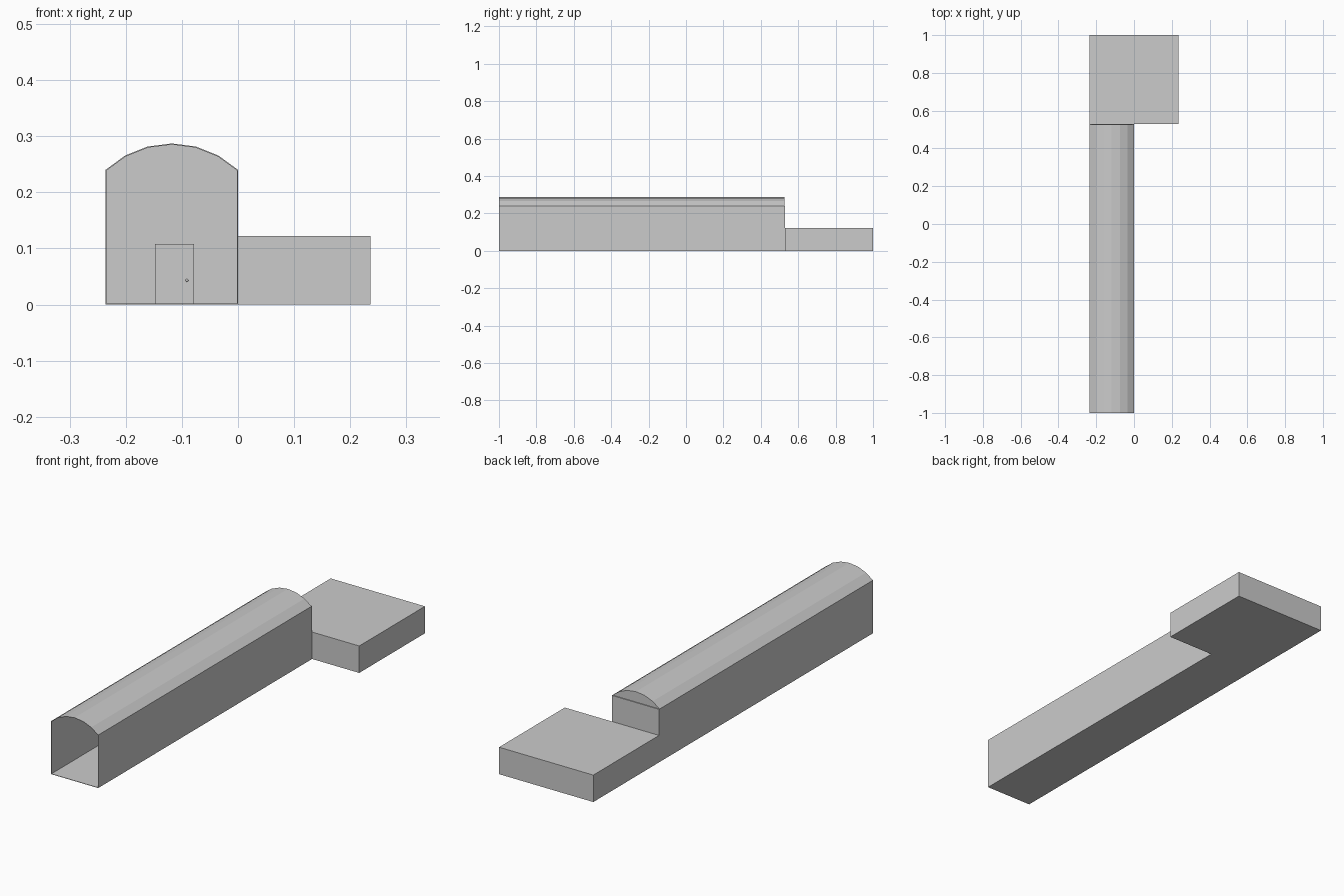
import bpy, bmesh, math

if "Cube" in bpy.data.objects:
    bpy.data.objects.remove(bpy.data.objects["Cube"])

X0, X1 = -0.236, 0.0        # hall sides
EAVE, RISE = 0.24, 0.047    # wall height, vault rise
Y0, Y1 = -1.0, 0.53         # hall ends
T = 0.002                   # shell thickness


def finish(name, bm):
    bmesh.ops.recalc_face_normals(bm, faces=bm.faces[:])
    me = bpy.data.meshes.new(name)
    bm.to_mesh(me)
    bm.free()
    ob = bpy.data.objects.new(name, me)
    bpy.context.collection.objects.link(ob)
    return ob


def box(name, lo, hi):
    bm = bmesh.new()
    bmesh.ops.create_cube(bm, size=1)
    for v in bm.verts:
        v.co = [a + (c + 0.5) * (b - a) for a, b, c in zip(lo, hi, v.co)]
    return finish(name, bm)


def prism(name, profile, y0, y1, caps):
    """Extrude a closed xz profile along y."""
    bm = bmesh.new()
    a = [bm.verts.new((x, y0, z)) for x, z in profile]
    b = [bm.verts.new((x, y1, z)) for x, z in profile]
    n = len(profile)
    for i in range(n):
        j = (i + 1) % n
        bm.faces.new((a[i], a[j], b[j], b[i]))
    if caps:
        bm.faces.new(a)
        bm.faces.new(b)
    return finish(name, bm)


# Vault arc in six flat strips
half, cx = (X1 - X0) / 2, (X0 + X1) / 2
R = (half ** 2 + RISE ** 2) / (2 * RISE)
A = math.asin(half / R)
arc = [(cx + R * math.sin(A - i * A / 3),
        EAVE + RISE - R + R * math.cos(A - i * A / 3)) for i in range(7)]
profile = [(X0, 0), (X1, 0)] + arc

# Hollow hall, open at the front
hall = prism("vaulted_hall", profile, Y0, Y1 - 0.004, False)
# Orient the shell outward so that it thickens inward
bm = bmesh.new()
bm.from_mesh(hall.data)
bm.faces.ensure_lookup_table()
floor = min(bm.faces, key=lambda f: f.calc_center_median().z)
if floor.normal.z > 0:
    bmesh.ops.reverse_faces(bm, faces=bm.faces[:])
bm.to_mesh(hall.data)
bm.free()
shell = hall.modifiers.new("shell", 'SOLIDIFY')
shell.thickness = T
shell.offset = -1
shell.use_even_offset = True

# Closed far end: vault infill and a square wall just behind it
prism("vault_end_infill", profile, Y1 - 0.006, Y1 - 0.004, True)
box("end_wall", (X0, Y1 - 0.004, 0), (X1, Y1, EAVE))

# Low rear room
box("rear_room", (X0, Y1, 0), (0.236, 1.0, 0.122))

# Door and knob on the inside of the end wall
box("door", (-0.148, Y1 - 0.009, T), (-0.078, Y1 - 0.006, 0.108))
bm = bmesh.new()
bmesh.ops.create_uvsphere(bm, u_segments=12, v_segments=8, radius=0.0025)
bmesh.ops.translate(bm, verts=bm.verts[:], vec=(-0.091, Y1 - 0.010, 0.043))
finish("door_knob", bm)
